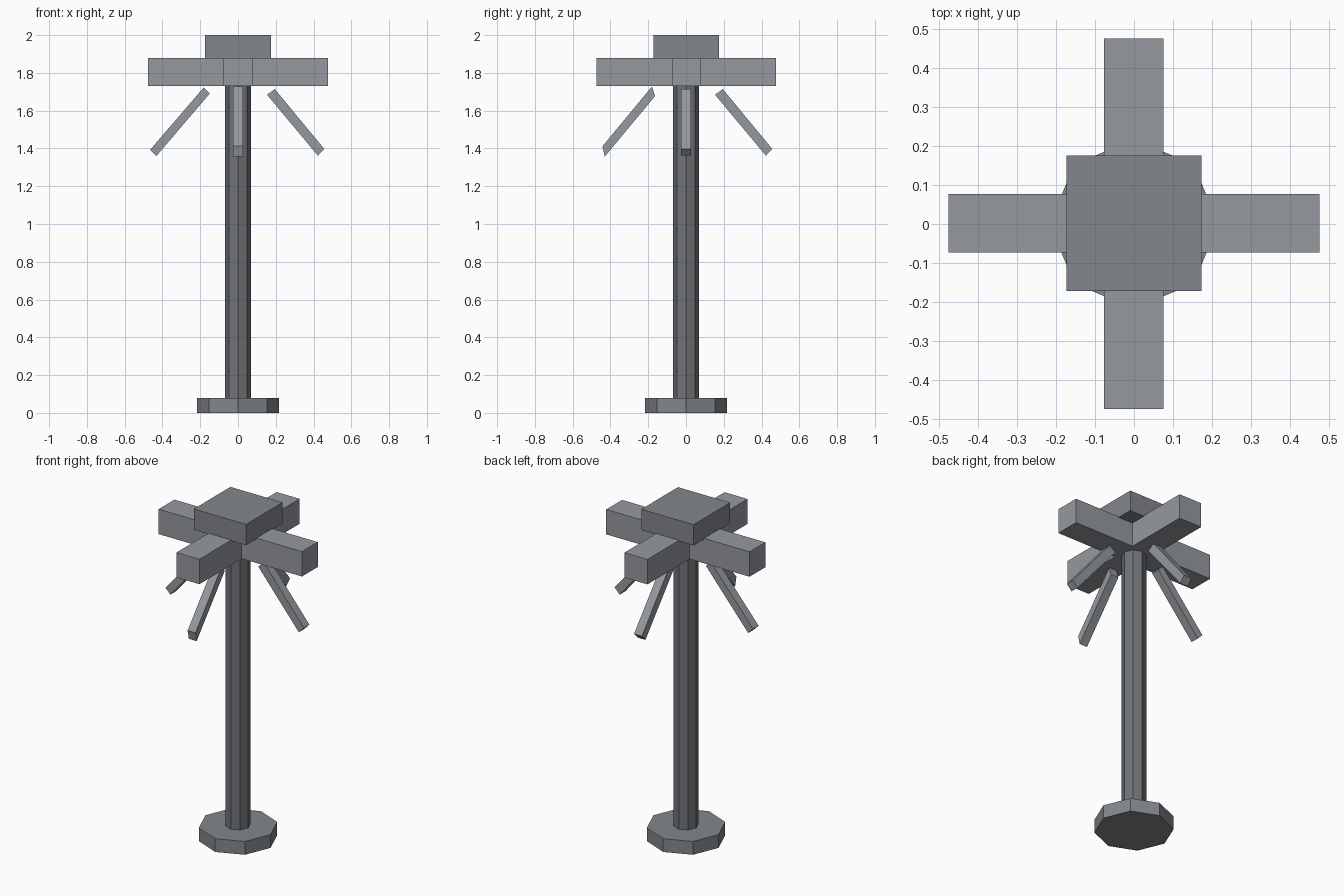
import bpy, bmesh
from math import radians
from mathutils import Matrix, Vector

if "Cube" in bpy.data.objects:
    bpy.data.objects.remove(bpy.data.objects["Cube"])


def material(name, colour):
    mat = bpy.data.materials.new(name)
    mat.diffuse_color = (*colour, 1)
    mat.use_nodes = True
    mat.node_tree.nodes["Principled BSDF"].inputs["Base Color"].default_value = mat.diffuse_color
    return mat


light_grey = material("light_grey", (0.30, 0.32, 0.345))
mid_grey = material("mid_grey", (0.225, 0.24, 0.258))
dark_grey = material("dark_grey", (0.165, 0.175, 0.188))


def octagon(name, radius, z0, z1, mat):
    # corners lie on the x and y axes
    bpy.ops.mesh.primitive_cylinder_add(vertices=8, radius=radius, depth=z1 - z0,
                                        location=(0, 0, (z0 + z1) / 2))
    bpy.context.object.name = name
    bpy.context.object.data.materials.append(mat)


def box(name, lo, hi, mat):
    lo, hi = Vector(lo), Vector(hi)
    bpy.ops.mesh.primitive_cube_add(size=1, location=(lo + hi) / 2)
    ob = bpy.context.object
    ob.name = name
    ob.scale = hi - lo
    ob.data.materials.append(mat)


def brace(name, profile, angle, half_width=0.026):
    # (distance from the post, height) outline, given thickness, turned round the post
    bm = bmesh.new()
    face = bm.faces.new([bm.verts.new((r, -half_width, z)) for r, z in profile])
    ext = bmesh.ops.extrude_face_region(bm, geom=[face])
    moved = [v for v in ext["geom"] if isinstance(v, bmesh.types.BMVert)]
    bmesh.ops.translate(bm, verts=moved, vec=(0, half_width * 2, 0))
    bmesh.ops.recalc_face_normals(bm, faces=bm.faces)
    bm.transform(Matrix.Rotation(radians(angle), 4, 'Z'))
    mesh = bpy.data.meshes.new(name)
    bm.to_mesh(mesh)
    bm.free()
    mesh.materials.append(light_grey)
    bpy.context.collection.objects.link(bpy.data.objects.new(name, mesh))


# Foot and post
octagon("base", 0.217, 0.0, 0.08, mid_grey)
octagon("post", 0.068, 0.06, 1.75, dark_grey)

# Crossed beams and cap block
box("beam_side_to_side", (-0.477, -0.073, 1.73), (0.477, 0.077, 1.88), light_grey)
box("beam_front_to_back", (-0.077, -0.475, 1.73), (0.076, 0.477, 1.88), light_grey)
box("cap", (-0.174, -0.172, 1.875), (0.174, 0.176, 2.0), mid_grey)

# Slanted braces, hewn a little unevenly
regular = [(0.153, 1.685), (0.195, 1.714), (0.457, 1.397), (0.423, 1.362)]
brace("right_brace", regular, 0)
brace("back_brace", regular, 90)
brace("left_brace", [(0.15, 1.69), (0.182, 1.722), (0.465, 1.393), (0.432, 1.36)], 180)
brace("front_brace", [(0.164, 1.677), (0.18, 1.728), (0.442, 1.412), (0.43, 1.357)], 270)
